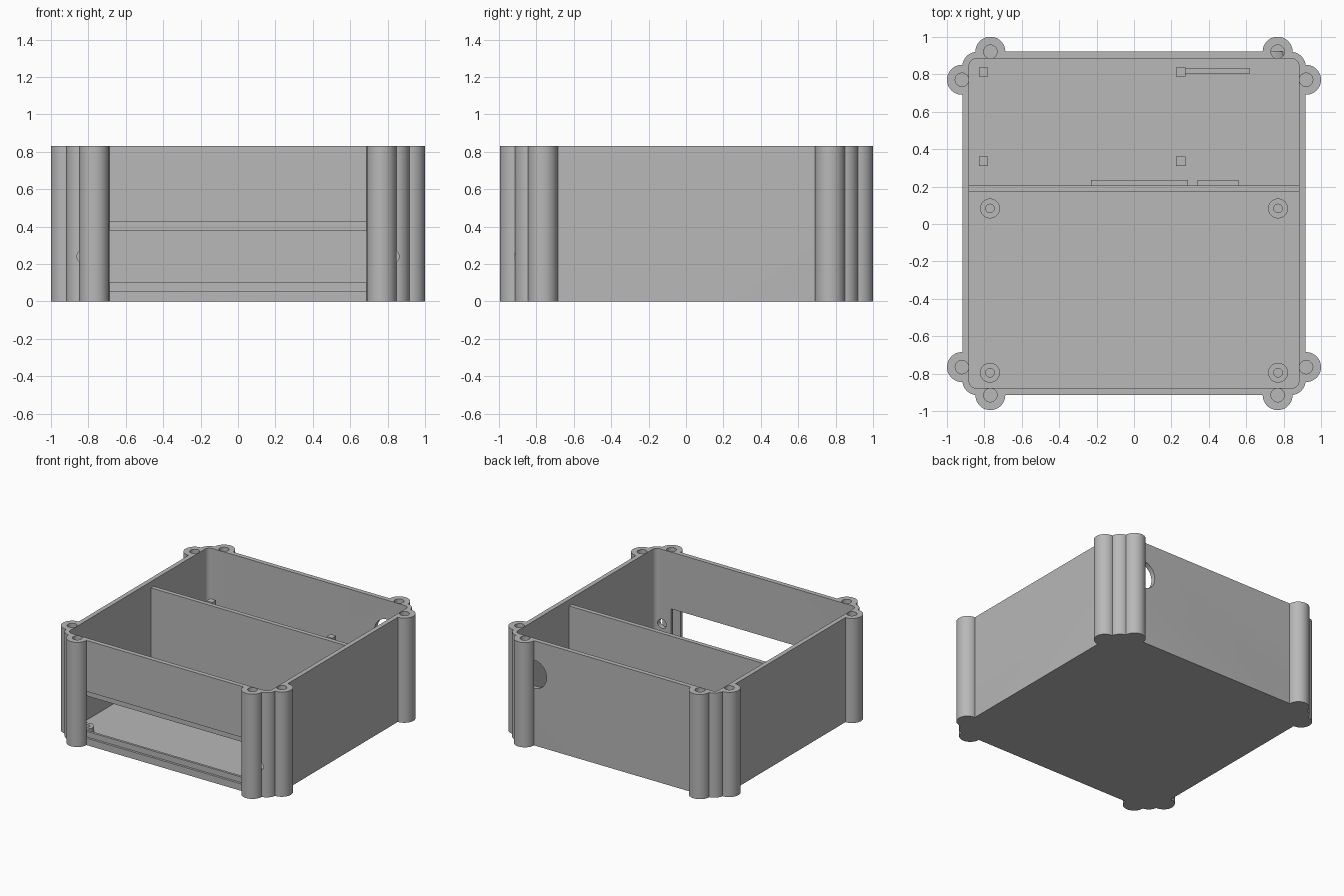
import bpy, bmesh, math
from mathutils import Matrix

old = bpy.data.objects.get("Cube")
if old:
    bpy.data.objects.remove(old, do_unlink=True)

grey = bpy.data.materials.new("plain grey")
grey.use_nodes = True
colour = (0.48, 0.48, 0.48, 1)
grey.diffuse_color = colour
grey.node_tree.nodes["Principled BSDF"].inputs["Base Color"].default_value = colour

HEIGHT, FLOOR, MID_Y = 0.83, 0.04, 0.003


def add_object(name, bm):
    bmesh.ops.recalc_face_normals(bm, faces=bm.faces)
    mesh = bpy.data.meshes.new(name)
    bm.to_mesh(mesh)
    bm.free()
    mesh.materials.append(grey)
    obj = bpy.data.objects.new(name, mesh)
    bpy.context.collection.objects.link(obj)
    return obj


def box(name, x0, x1, y0, y1, z0, z1):
    bm = bmesh.new()
    size = Matrix.Diagonal((x1 - x0, y1 - y0, z1 - z0, 1))
    place = Matrix.Translation(((x0 + x1) / 2, (y0 + y1) / 2, (z0 + z1) / 2))
    bmesh.ops.create_cube(bm, size=1, matrix=place @ size)
    return add_object(name, bm)


def cylinder(name, x, y, z, radius, length, along_y=False, sides=48):
    bm = bmesh.new()
    turn = Matrix.Rotation(math.pi / 2 if along_y else 0, 4, "X")
    bmesh.ops.create_cone(bm, cap_ends=True, segments=sides, radius1=radius, radius2=radius,
                          depth=length, matrix=Matrix.Translation((x, y, z)) @ turn)
    return add_object(name, bm)


def rounded_box(name, half_x, half_y, radius, z0, z1, steps=12):
    bm = bmesh.new()
    ring = []
    for q, (sx, sy) in enumerate(((1, 1), (-1, 1), (-1, -1), (1, -1))):
        for i in range(steps + 1):
            a = math.pi / 2 * (q + i / steps)
            ring.append(bm.verts.new((sx * (half_x - radius) + radius * math.cos(a),
                                      MID_Y + sy * (half_y - radius) + radius * math.sin(a), z0)))
    base = bm.faces.new(ring)
    top = bmesh.ops.extrude_face_region(bm, geom=[base])["geom"]
    bmesh.ops.translate(bm, vec=(0, 0, z1 - z0),
                        verts=[v for v in top if isinstance(v, bmesh.types.BMVert)])
    return add_object(name, bm)


def cut(obj, cutter, keep=False):
    cutter.hide_render = True
    mod = obj.modifiers.new("cut", "BOOLEAN")
    mod.operation, mod.solver, mod.object = "DIFFERENCE", "EXACT", cutter
    bpy.context.view_layer.objects.active = obj
    bpy.ops.object.modifier_apply(modifier=mod.name)
    if not keep:
        bpy.data.objects.remove(cutter, do_unlink=True)


# Open-topped case
case = rounded_box("case", 0.918, 0.918, 0.08, 0, HEIGHT)
cut(case, rounded_box("cavity", 0.882, 0.881, 0.04, FLOOR, HEIGHT + 0.1))

# Stepped front opening with a screw hole on either side
cut(case, box("front_recess", -0.78, 0.78, -1, -0.897, 0.055, 0.425))
cut(case, box("front_opening", -0.745, 0.745, -1, -0.85, 0.10, 0.38))
for side in (-1, 1):
    cut(case, cylinder("panel_hole", side * 0.825, -0.9, 0.24, 0.036, 0.12, along_y=True))

# Round cable hole in the back wall
cut(case, cylinder("cable_hole", 0.69, 0.9, 0.565, 0.112, 0.14, along_y=True))

# Pairs of screw columns around each corner
smooth_parts = [case]
blank = rounded_box("blank", 0.918, 0.918, 0.08, -0.1, HEIGHT + 0.1)
for sx, x_name in ((-1, "right"), (1, "left")):
    for sy, y_name in ((-1, "front"), (1, "back")):
        spots = {"end": (sx * 0.768, MID_Y + sy * 0.918), "side": (sx * 0.92, MID_Y + sy * 0.768)}
        for kind, (x, y) in spots.items():
            column = cylinder(f"{y_name}_{x_name}_{kind}_column", x, y, HEIGHT / 2, 0.08, HEIGHT)
            cut(column, blank, keep=True)
            for part in (column, case):
                cut(part, cylinder("screw_hole", x, y, HEIGHT, 0.036, 0.6, sides=32))
            smooth_parts.append(column)
bpy.data.objects.remove(blank, do_unlink=True)

# Dividing wall and the low ribs on its back
box("divider", -0.885, 0.885, 0.17, 0.205, FLOOR - 0.01, 0.78)
box("wide_rib", -0.23, 0.29, 0.2, 0.235, FLOOR - 0.01, 0.3)
box("narrow_rib", 0.34, 0.56, 0.2, 0.235, FLOOR - 0.01, 0.3)

# Square pegs and a rib in the back compartment
for x in (-0.805, 0.25):
    for y in (0.335, 0.813):
        box("square_peg", x - 0.025, x + 0.025, y - 0.025, y + 0.025, FLOOR - 0.01, 0.455)
box("back_rib", 0.27, 0.62, 0.805, 0.833, FLOOR - 0.01, 0.3)

# Round standoffs in the front compartment
for x in (-0.77, 0.77):
    for y in (-0.795, 0.083):
        standoff = cylinder("standoff", x, y, 0.06, 0.053, 0.05)
        cut(standoff, cylinder("standoff_hole", x, y, 0.08, 0.023, 0.08, sides=24))
        smooth_parts.append(standoff)

# Smooth the round surfaces, keep the edges sharp
bpy.ops.object.select_all(action="DESELECT")
for part in smooth_parts:
    part.select_set(True)
bpy.context.view_layer.objects.active = case
bpy.ops.object.shade_smooth_by_angle(angle=math.radians(30))
